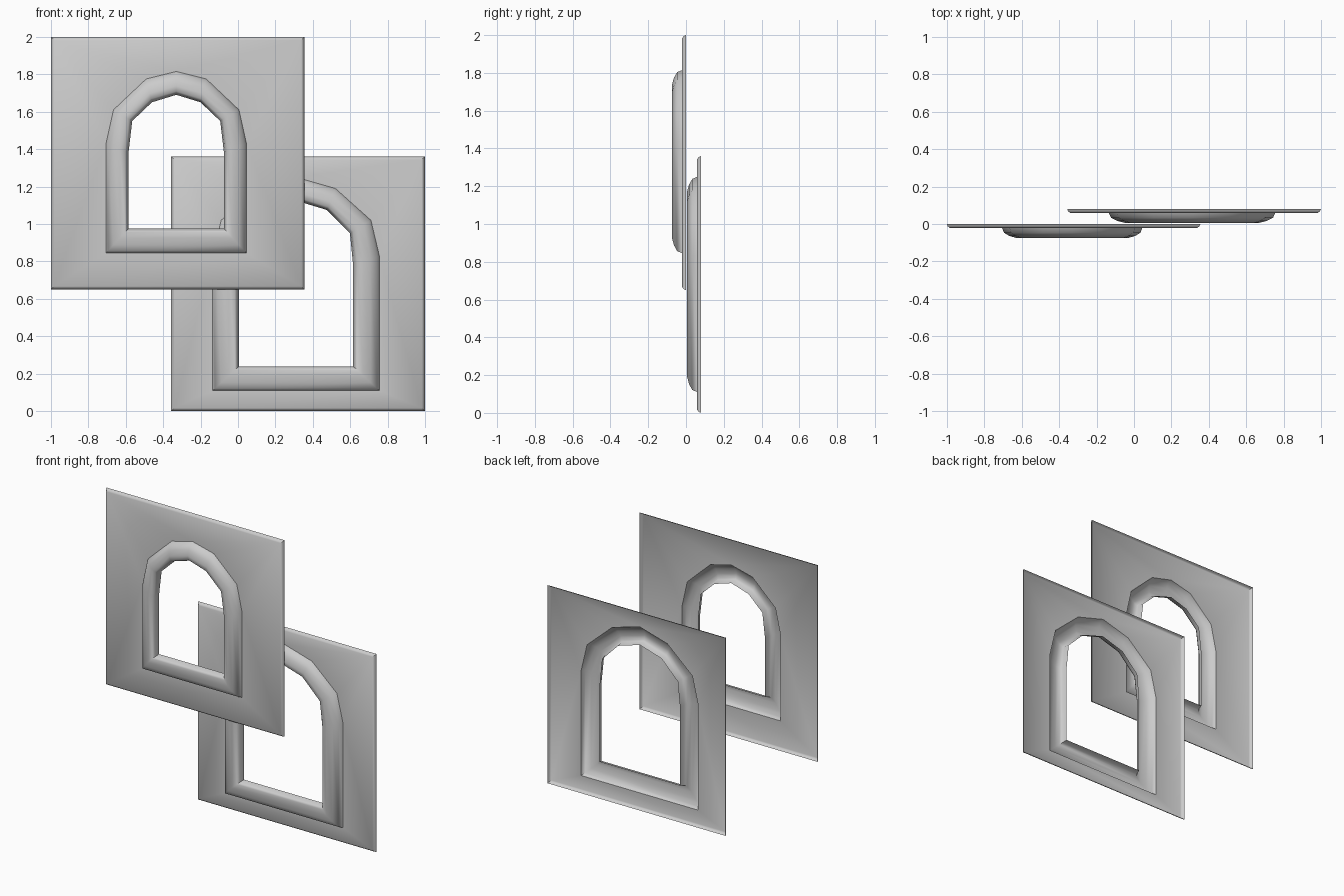
import bpy, bmesh, math

if "Cube" in bpy.data.objects:
    bpy.data.objects.remove(bpy.data.objects["Cube"])


def mirrored(half, cx):
    """Closed arch outline from its right half (bottom corner up to the crown)."""
    right = [(cx + x, z) for x, z in half]
    left = [(cx - x, z) for x, z in half[:-1]]
    return right + left[::-1]


# Cross-section of the raised surround: (0 outer .. 1 inner, y offset)
SECTION = [(0, -0.02), (0.09, -0.047), (0.33, -0.064), (0.62, -0.074),
           (0.85, -0.070), (0.94, -0.055), (1, -0.022)]


def window_panel(name, x0, x1, z0, z1, back_y, cx, outer_half, inner_half):
    bm = bmesh.new()

    def ring(points, y):
        return [bm.verts.new((x, back_y + y, z)) for x, z in points]

    def bridge(a, b):
        n = len(a)
        for i in range(n):
            j = (i + 1) % n
            bm.faces.new((a[i], a[j], b[j], b[i]))

    def rect(inset):
        return [(x1 - inset, z0 + inset), (x1 - inset, z1 - inset),
                (x0 + inset, z1 - inset), (x0 + inset, z0 + inset)]

    # Sloped plate border
    edge_rings = [ring(rect(d), y) for d, y in ((0, 0), (0.005, -0.012), (0.017, -0.021))]
    for a, b in zip(edge_rings, edge_rings[1:]):
        bridge(a, b)

    # Embossed arched surround, open at the back
    outer, inner = mirrored(outer_half, cx), mirrored(inner_half, cx)
    arch_rings = []
    for t, y in SECTION:
        pts = [(o[0] + (i[0] - o[0]) * t, o[1] + (i[1] - o[1]) * t)
               for o, i in zip(outer, inner)]
        arch_rings.append(ring(pts, y))
    for a, b in zip(arch_rings, arch_rings[1:]):
        bridge(a, b)

    # Flat plate between border and surround
    edges = []
    for loop in (edge_rings[-1], arch_rings[0]):
        for i, v in enumerate(loop):
            edges.append(bm.edges.get((v, loop[(i + 1) % len(loop)])))
    bmesh.ops.triangle_fill(bm, edges=edges, use_beauty=True, normal=(0, -1, 0))

    bmesh.ops.recalc_face_normals(bm, faces=bm.faces[:])
    bm.normal_update()
    if sum(f.normal.y * f.calc_area() for f in bm.faces) > 0:
        bmesh.ops.reverse_faces(bm, faces=bm.faces[:])

    mesh = bpy.data.meshes.new(name)
    bm.to_mesh(mesh)
    bm.free()
    obj = bpy.data.objects.new(name, mesh)
    bpy.context.collection.objects.link(obj)
    bpy.ops.object.select_all(action='DESELECT')
    obj.select_set(True)
    bpy.context.view_layer.objects.active = obj
    bpy.ops.object.shade_smooth_by_angle(angle=math.radians(50))
    return obj


# Upper front panel with the smaller opening
window_panel("front_window_panel", -1.0, 0.355, 0.65, 2.0, 0.0, -0.33,
             [(0.375, 0.845), (0.375, 1.43), (0.335, 1.61), (0.16, 1.775), (0, 1.815)],
             [(0.255, 0.975), (0.255, 1.38), (0.235, 1.55), (0.13, 1.65), (0, 1.69)])

# Lower rear panel with the larger opening
window_panel("rear_window_panel", -0.357, 0.998, 0.0, 1.36, 0.08, 0.31,
             [(0.445, 0.11), (0.445, 0.83), (0.40, 1.02), (0.21, 1.19), (0, 1.25)],
             [(0.305, 0.24), (0.305, 0.78), (0.288, 0.95), (0.165, 1.075), (0, 1.125)])
